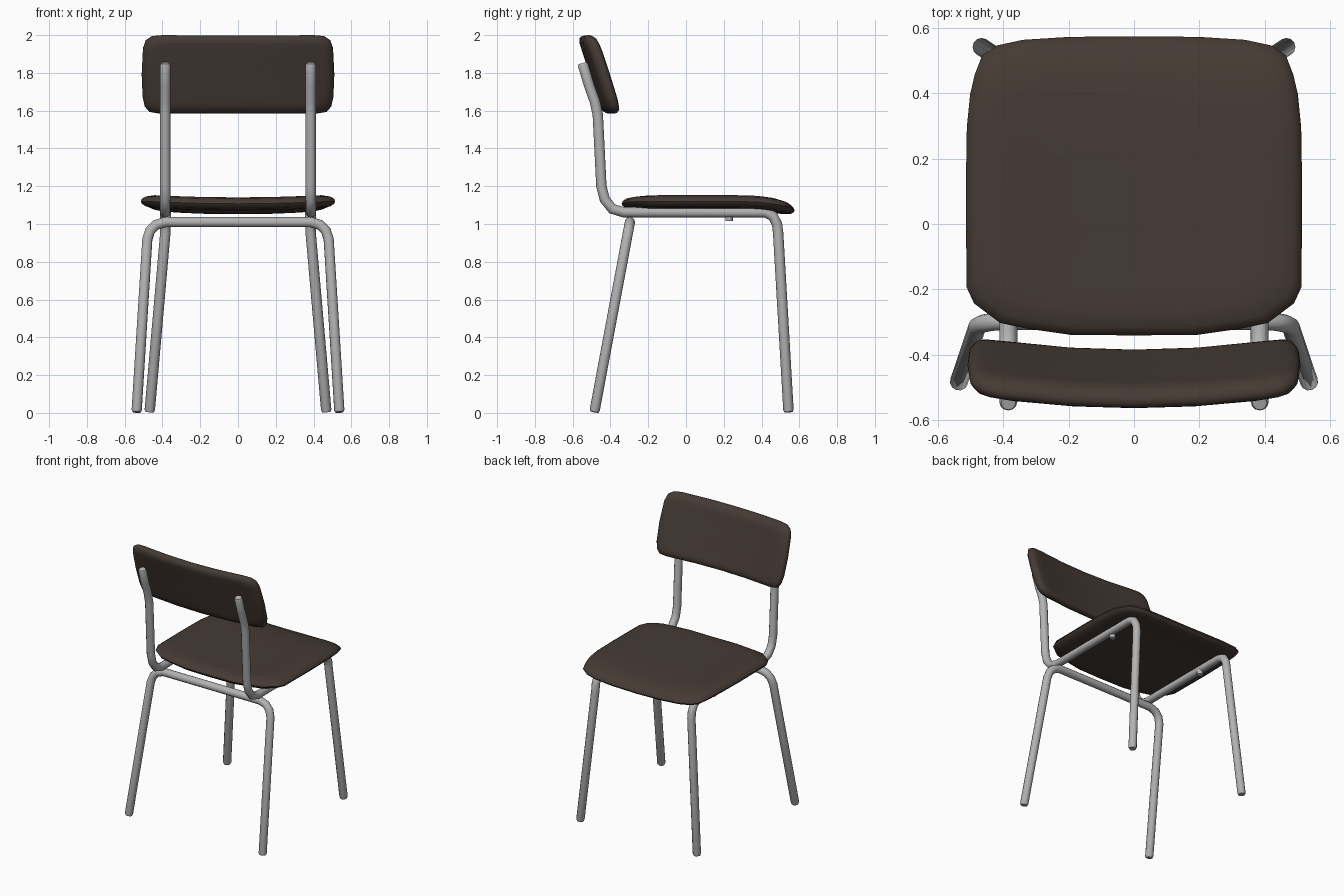
import bpy
import bmesh
from math import radians

if "Cube" in bpy.data.objects:
    bpy.data.objects.remove(bpy.data.objects["Cube"])


def material(name, rgb, rough):
    mat = bpy.data.materials.new(name)
    mat.use_nodes = True
    mat.diffuse_color = (*rgb, 1)
    bsdf = mat.node_tree.nodes["Principled BSDF"]
    bsdf.inputs["Base Color"].default_value = (*rgb, 1)
    bsdf.inputs["Roughness"].default_value = rough
    return mat


BROWN = material("dark brown upholstery", (0.06, 0.043, 0.035), 0.7)
GREY = material("grey steel", (0.45, 0.45, 0.45), 0.5)
TUBE = 0.0275
RAIL_X = 0.385


def smooth(obj, angle):
    bpy.ops.object.select_all(action="DESELECT")
    obj.select_set(True)
    bpy.context.view_layer.objects.active = obj
    if obj.type == "CURVE":
        bpy.ops.object.convert(target="MESH")
    bpy.ops.object.shade_smooth_by_angle(angle=radians(angle))


def tube(name, points):
    """Bent steel tube with slightly rounded ends."""
    curve = bpy.data.curves.new(name, "CURVE")
    curve.dimensions = "3D"
    curve.bevel_depth = TUBE
    curve.bevel_resolution = 4
    curve.use_fill_caps = True
    # Extra point just inside each end makes the chamfered cap
    first, last = (
        [a + (b - a) * 0.012 / sum((q - p) ** 2 for p, q in zip(end, nxt)) ** 0.5
         for a, b in zip(end, nxt)]
        for end, nxt in ((points[0], points[1]), (points[-1], points[-2])))
    path = [points[0], first, *points[1:-1], last, points[-1]]
    spline = curve.splines.new("POLY")
    spline.points.add(len(path) - 1)
    for p, co in zip(spline.points, path):
        p.co = (*co, 1)
    spline.points[0].radius = spline.points[-1].radius = 0.8
    curve.materials.append(GREY)
    obj = bpy.data.objects.new(name, curve)
    bpy.context.collection.objects.link(obj)
    smooth(obj, 40)


def cushion(name, half_outline, edge, place):
    """Padded panel: concentric loops of a mirrored outline, bent by place()."""
    outline = half_outline + [(-u, v) for u, v in half_outline[-2:0:-1]]
    hu = max(u for u, v in outline)
    hv = max(abs(v) for u, v in outline)
    # Each ring: inset from the rim, thickness position, extra scale
    rings = [(edge, -1, s) for s in (0.3, 0.6, 0.85)]
    rings += [(edge * d, t, 1) for d, t in
              ((1, -1), (0.35, -0.75), (0.08, -0.35), (0, 0),
               (0.08, 0.4), (0.35, 0.78), (1, 1))]
    rings += [(edge, 1, s) for s in (0.85, 0.6, 0.3)]
    bm = bmesh.new()
    loops = [[bm.verts.new(place(u * s * (1 - d / hu), v * s * (1 - d / hv), t))
              for u, v in outline] for d, t, s in rings]
    n = len(outline)
    for a, b in zip(loops, loops[1:]):
        for i in range(n):
            j = (i + 1) % n
            bm.faces.new((a[i], a[j], b[j], b[i]))
    for loop, t in ((loops[0], -1), (loops[-1], 1)):
        centre = bm.verts.new(place(0, 0, t))
        for i in range(n):
            bm.faces.new((loop[i], loop[(i + 1) % n], centre))
    bmesh.ops.recalc_face_normals(bm, faces=bm.faces)
    mesh = bpy.data.meshes.new(name)
    bm.to_mesh(mesh)
    bm.free()
    mesh.materials.append(BROWN)
    obj = bpy.data.objects.new(name, mesh)
    bpy.context.collection.objects.link(obj)
    smooth(obj, 50)


# Seat: shallow dish with a dropped leading edge
def place_seat(u, v, t):
    y = v + 0.117
    z = 1.107 + 0.012 * min(1, (u / 0.45) ** 2)
    z -= 0.035 * (max(0, y - 0.3) / 0.27) ** 2
    return u, y, z + 0.034 * t


seat_outline = [(0, 0.458), (0.2, 0.456), (0.34, 0.447), (0.42, 0.43), (0.465, 0.4),
                (0.488, 0.34), (0.502, 0.28), (0.512, 0.18), (0.515, 0),
                (0.513, -0.31), (0.49, -0.36), (0.41, -0.42), (0.33, -0.437),
                (0.19, -0.457), (0, -0.458)]
cushion("seat", seat_outline, 0.075, place_seat)


# Backrest: reclined and wrapped around the sitter
def place_back(u, v, t):
    y = -0.475 - 0.32 * v + 0.043 * (u / 0.51) ** 2
    return u, y + 0.036 * t, 1.792 + v


back_outline = [(0, 0.205), (0.2, 0.206), (0.4, 0.208), (0.455, 0.203), (0.488, 0.182),
                (0.503, 0.14), (0.51, 0), (0.505, -0.12), (0.494, -0.17),
                (0.47, -0.198), (0.42, -0.207), (0.2, -0.208), (0, -0.208)]
cushion("backrest", back_outline, 0.04, place_back)

# Side frames: back upright, seat rail and front leg in one bent tube
side_profile = [(-0.548, 1.852), (-0.515, 1.74), (-0.483, 1.65), (-0.467, 1.58),
                (-0.448, 1.2), (-0.43, 1.13), (-0.39, 1.08), (-0.33, 1.062),
                (0.42, 1.062), (0.46, 1.042), (0.482, 1.0), (0.488, 0.95)]
for side, sx in (("left", 1), ("right", -1)):
    points = [(sx * RAIL_X, y, z) for y, z in side_profile]
    tube(side + "_side_frame", points + [(sx * 0.468, 0.543, 0.004)])

    # Fixing stud under the rail
    bpy.ops.mesh.primitive_cylinder_add(
        vertices=12, radius=0.02, depth=0.05, location=(sx * 0.375, 0.228, 1.04))
    stud = bpy.context.object
    stud.name = side + "_stud"
    stud.data.materials.append(GREY)
    smooth(stud, 40)

# Rear frame: two back legs joined by a crossbar, lying in a tilted plane
half = [(0.537, 0.004), (0.48, 0.92), (0.465, 0.965), (0.435, 0.995), (0.385, 1.01)]
profile = half + [(-x, z) for x, z in reversed(half)]
tube("rear_leg_frame", [(x, -0.297 + (z - 1.01) * 0.187, z) for x, z in profile])
